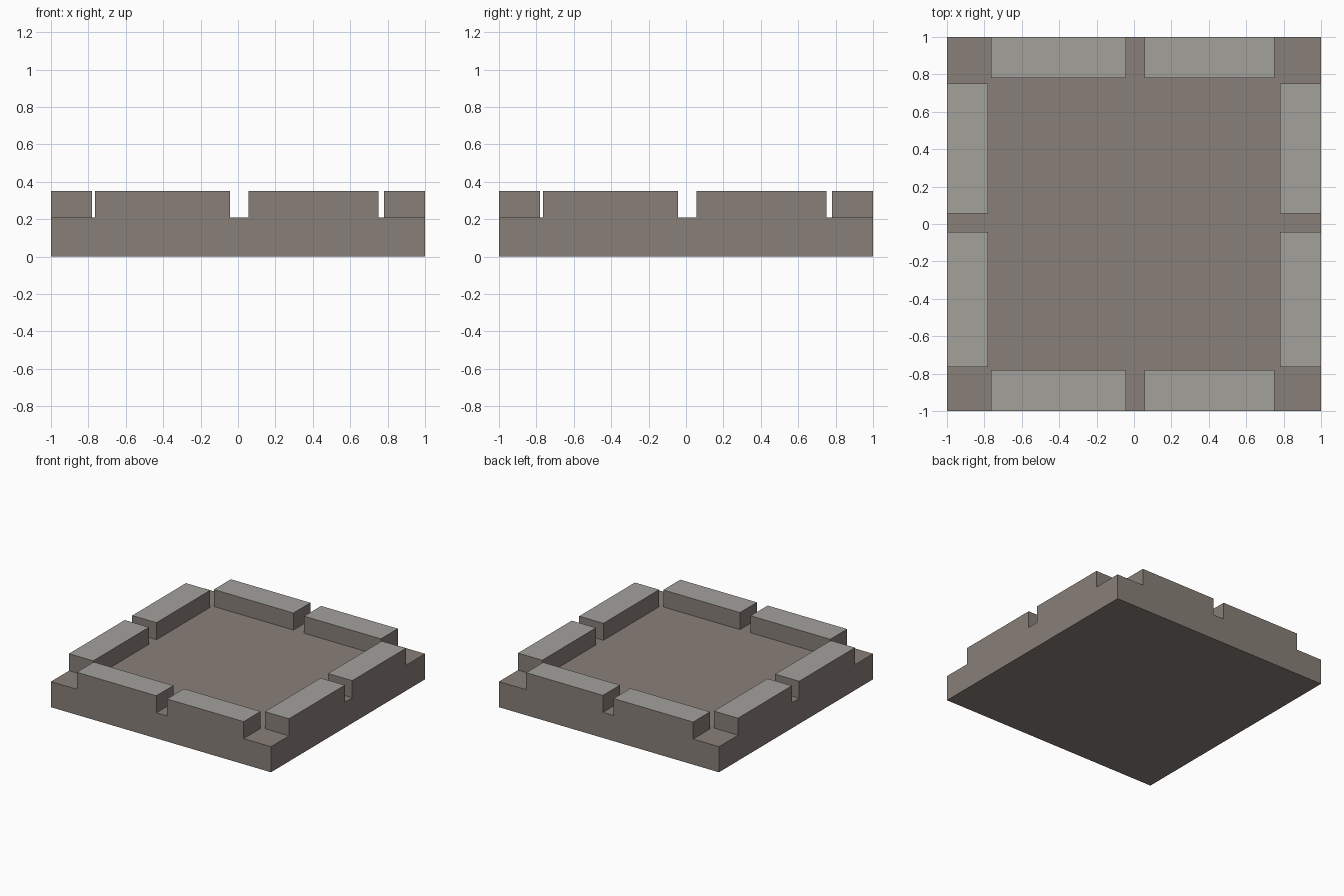
import bpy, bmesh

if "Cube" in bpy.data.objects:
    bpy.data.objects.remove(bpy.data.objects["Cube"])

def material(name, rgb):
    m = bpy.data.materials.new(name)
    m.diffuse_color = (*rgb, 1)
    m.use_nodes = True
    m.node_tree.nodes["Principled BSDF"].inputs["Base Color"].default_value = m.diffuse_color
    return m

stone = material("brown_stone", (0.25, 0.215, 0.19))
cap = material("light_grey_cap", (0.37, 0.355, 0.33))

H_BASE, H_TOP, INNER = 0.21, 0.35, 0.78

def box(name, x0, x1, y0, y1, z0, z1, capped=False):
    bm = bmesh.new()
    bmesh.ops.create_cube(bm, size=1)
    for v in bm.verts:
        v.co = (x1 if v.co.x > 0 else x0,
                y1 if v.co.y > 0 else y0,
                z1 if v.co.z > 0 else z0)
    bm.normal_update()
    if capped:
        for f in bm.faces:
            if f.normal.z > 0.5:
                f.material_index = 1      # only the top face is light
            elif f.normal.z < -0.5:
                hidden = f
        bm.faces.remove(hidden)           # underside rests on the slab
    me = bpy.data.meshes.new(name)
    bm.to_mesh(me)
    bm.free()
    me.materials.append(stone)
    me.materials.append(cap)
    ob = bpy.data.objects.new(name, me)
    bpy.context.collection.objects.link(ob)

# Square slab
box("base_slab", -1, 1, -1, 1, 0, H_BASE)

# Two raised blocks along every edge
for i, (a, b) in enumerate([(-0.765, -0.042), (0.055, 0.752)]):
    for side, lo, hi in [("neg", -1, -INNER), ("pos", INNER, 1)]:
        box(f"rim_block_x_{side}_{i}", lo, hi, a, b, H_BASE, H_TOP, True)
        box(f"rim_block_y_{side}_{i}", a, b, lo, hi, H_BASE, H_TOP, True)
